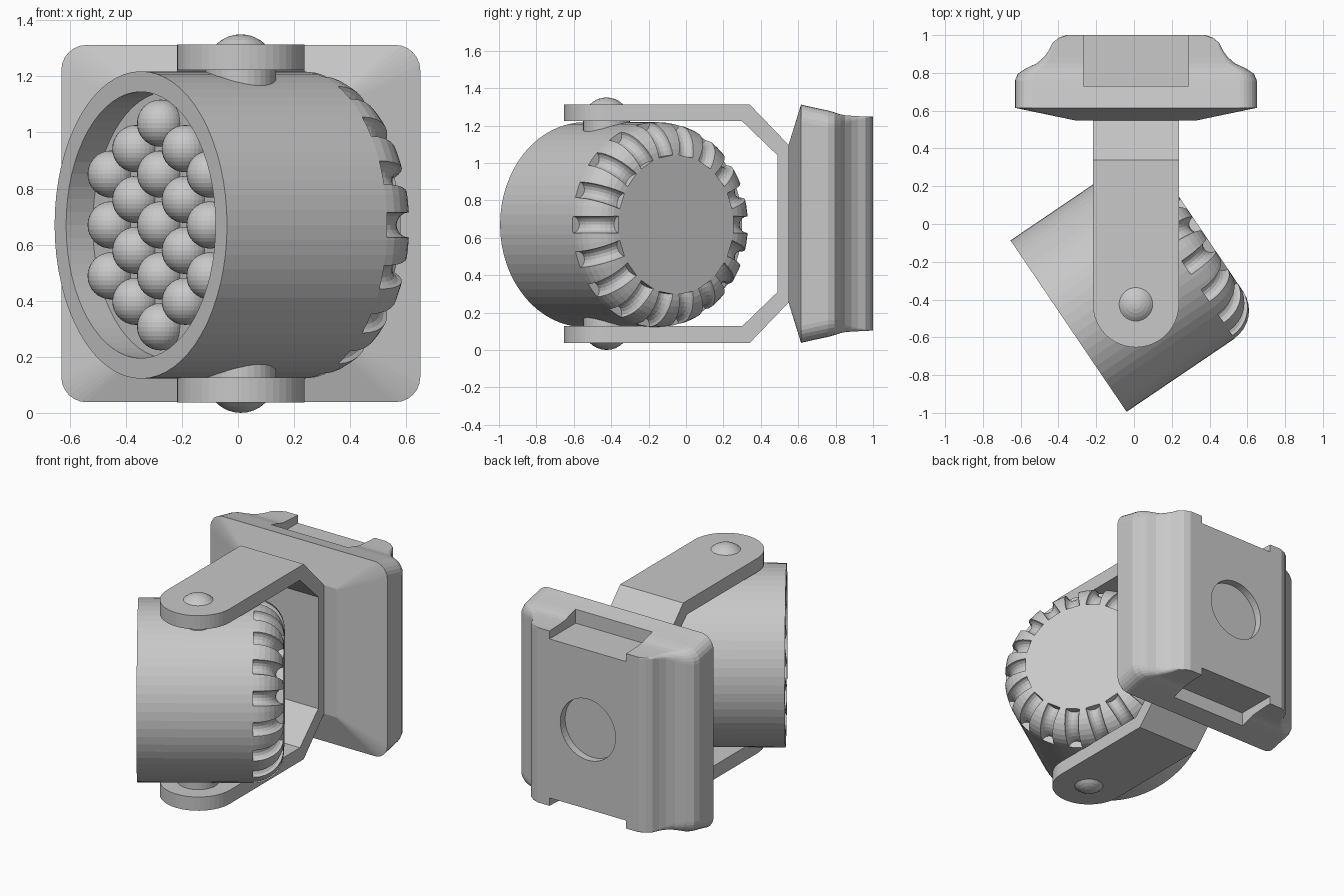
import bpy, bmesh, math
from mathutils import Vector, Matrix

cube = bpy.data.objects.get("Cube")
if cube:
    bpy.data.objects.remove(cube, do_unlink=True)

gray = bpy.data.materials.new("light gray")
gray.use_nodes = True
COLOR = (0.58, 0.58, 0.58, 1)
gray.diffuse_color = COLOR
gray.node_tree.nodes["Principled BSDF"].inputs["Base Color"].default_value = COLOR

CX, CZ = 0.01, 0.675          # centre line of base and bracket
PIVOT_Y = -0.425
ARM_HALF = 0.228              # half width of the bracket strap


def finish(name, bm, matrix=None):
    """Turn a bmesh into a named flat-shaded object."""
    if matrix:
        bm.transform(matrix)
    bmesh.ops.recalc_face_normals(bm, faces=bm.faces)
    mesh = bpy.data.meshes.new(name)
    bm.to_mesh(mesh)
    bm.free()
    mesh.materials.append(gray)
    obj = bpy.data.objects.new(name, mesh)
    bpy.context.collection.objects.link(obj)
    return obj


def loft(bm, rings):
    """Skin a list of equal-length point rings and cap both ends."""
    rows = [[bm.verts.new(p) for p in ring] for ring in rings]
    n = len(rows[0])
    for a, b in zip(rows, rows[1:]):
        for i in range(n):
            j = (i + 1) % n
            bm.faces.new((a[i], a[j], b[j], b[i]))
    bm.faces.new(rows[0])
    bm.faces.new(rows[-1])


def circle(r, z, n=64):
    return [Vector((r * math.cos(t), r * math.sin(t), z))
            for t in (2 * math.pi * i / n for i in range(n))]


def boolean(obj, cutter, operation="DIFFERENCE"):
    mod = obj.modifiers.new("cut", "BOOLEAN")
    mod.operation, mod.object, mod.solver = operation, cutter, "EXACT"
    bpy.context.view_layer.objects.active = obj
    bpy.ops.object.modifier_apply(modifier=mod.name)
    bpy.data.objects.remove(cutter, do_unlink=True)


# Lamp frame: local z is the lamp axis pointing backwards, local x is sideways
axis = Vector((0.828, 0.561, 0)).normalized()
side = Vector((axis.y, -axis.x, 0))
lamp = Matrix((side, axis.cross(side), axis)).transposed().to_4x4()
lamp.translation = side * 0.253 + Vector((0, 0, 0.67))

# Lamp housing: recessed front, rounded back edge
R, FLAT, ROUND_START = 0.548, 0.37, 0.1
FILLET = R - FLAT
profile = [(0.475, -0.475), (0.475, -0.59), (R, -0.59)]
for i in range(9):
    t = math.pi / 2 * i / 8
    profile.append((FLAT + FILLET * math.cos(t), ROUND_START + FILLET * math.sin(t)))
bm = bmesh.new()
loft(bm, [circle(r, z) for r, z in profile])
housing = finish("lamp_housing", bm, lamp)

# Cooling grooves: round channels that follow the rounded back edge
bm = bmesh.new()
GROOVES = 18
for k in range(GROOVES):
    turn = Matrix.Rotation(2 * math.pi * k / GROOVES, 4, "Z")
    rings = []
    for i in range(9):
        t = math.pi / 2 * i / 8
        out = Vector((math.cos(t), 0, math.sin(t)))
        mid = Vector((FLAT, 0, ROUND_START)) + out * FILLET
        rings.append([turn @ (mid + out * p.x + Vector((0, p.y, 0)))
                      for p in circle(0.045, 0, 16)])
    loft(bm, rings)
boolean(housing, finish("groove_cutter", bm, lamp))

# Bulbs: hexagonal cluster of nineteen spheres
STEP = 0.1815
bm = bmesh.new()
for q in range(-2, 3):
    count = 5 - abs(q)
    for k in range(count):
        spot = Vector((q * STEP * math.sqrt(3) / 2, (k - (count - 1) / 2) * STEP, -0.505))
        bmesh.ops.create_uvsphere(bm, u_segments=32, v_segments=16, radius=0.084,
                                  matrix=Matrix.Translation(lamp @ spot))
finish("bulbs", bm)

# Bracket: bent strap trimmed to a rounded outline
outer = [(-0.8, 0.638), (0.34, 0.638), (0.55, 0.42)]
inner = [(0.49, 0.365), (0.3, 0.548), (-0.8, 0.548)]
outline = outer + [(y, -z) for y, z in reversed(outer)]
outline += [(y, -z) for y, z in reversed(inner)] + inner
bm = bmesh.new()
loft(bm, [[(CX + x, y, CZ + z) for y, z in outline] for x in (-0.5, 0.5)])
bracket = finish("bracket", bm)

shape = [(ARM_HALF * math.cos(t), PIVOT_Y + ARM_HALF * math.sin(t))
         for t in (math.pi + math.pi * i / 24 for i in range(25))]
shape += [(ARM_HALF, 1), (-ARM_HALF, 1)]
bm = bmesh.new()
loft(bm, [[(CX + x, y, z) for x, y in shape] for z in (-1, 2)])
boolean(bracket, finish("bracket_trim", bm), "INTERSECT")

# Pivots: domed pins joining the arms to the lamp
for name, s in (("upper_pivot", 1), ("lower_pivot", -1)):
    bm = bmesh.new()
    place = Matrix.Translation((CX, PIVOT_Y, CZ))
    bmesh.ops.create_uvsphere(bm, u_segments=32, v_segments=16, radius=0.125,
                              matrix=place @ Matrix.Translation((0, 0, s * 0.55)))
    bmesh.ops.create_cone(bm, cap_ends=True, segments=32, radius1=0.125, radius2=0.125,
                          depth=0.1, matrix=place @ Matrix.Translation((0, 0, s * 0.5)))
    finish(name, bm)


def rounded_rect(half_x, half_z, r, y):
    ring = []
    for quarter, (sx, sz) in enumerate(((1, 1), (-1, 1), (-1, -1), (1, -1))):
        for i in range(7):
            t = math.pi / 2 * (quarter + i / 6)
            ring.append((CX + sx * (half_x - r) + r * math.cos(t), y,
                         CZ + sz * (half_z - r) + r * math.sin(t)))
    return ring


# Base: bevelled front, coved sides narrowing to a flat back
sections = [
    (0.32, 0.42, 0.01, 0.548), (0.64, 0.637, 0.09, 0.615), (0.64, 0.622, 0.09, 0.68),
    (0.64, 0.605, 0.09, 0.76), (0.625, 0.595, 0.08, 0.795), (0.58, 0.585, 0.07, 0.825),
    (0.525, 0.58, 0.05, 0.85), (0.485, 0.577, 0.03, 0.885), (0.46, 0.575, 0.02, 0.92),
    (0.44, 0.573, 0.01, 0.96), (0.41, 0.572, 0.01, 0.985), (0.37, 0.572, 0.01, 1.0),
]
bm = bmesh.new()
loft(bm, [rounded_rect(*s) for s in sections])
base = finish("wall_base", bm)

# Slots in the top and bottom of the base, open to the back
for s in (1, -1):
    bm = bmesh.new()
    bmesh.ops.create_cube(bm, size=1, matrix=Matrix.Translation((CX, 0.93, CZ + s * 0.72))
                          @ Matrix.Diagonal((0.555, 0.4, 0.4, 1)))
    boolean(base, finish("slot_cutter", bm))

# Round recess in the back of the base
bm = bmesh.new()
bmesh.ops.create_cone(bm, cap_ends=True, segments=48, radius1=0.2, radius2=0.2, depth=0.1,
                      matrix=Matrix.Translation((CX, 1.0, CZ))
                      @ Matrix.Rotation(math.pi / 2, 4, "X"))
boolean(base, finish("recess_cutter", bm))
